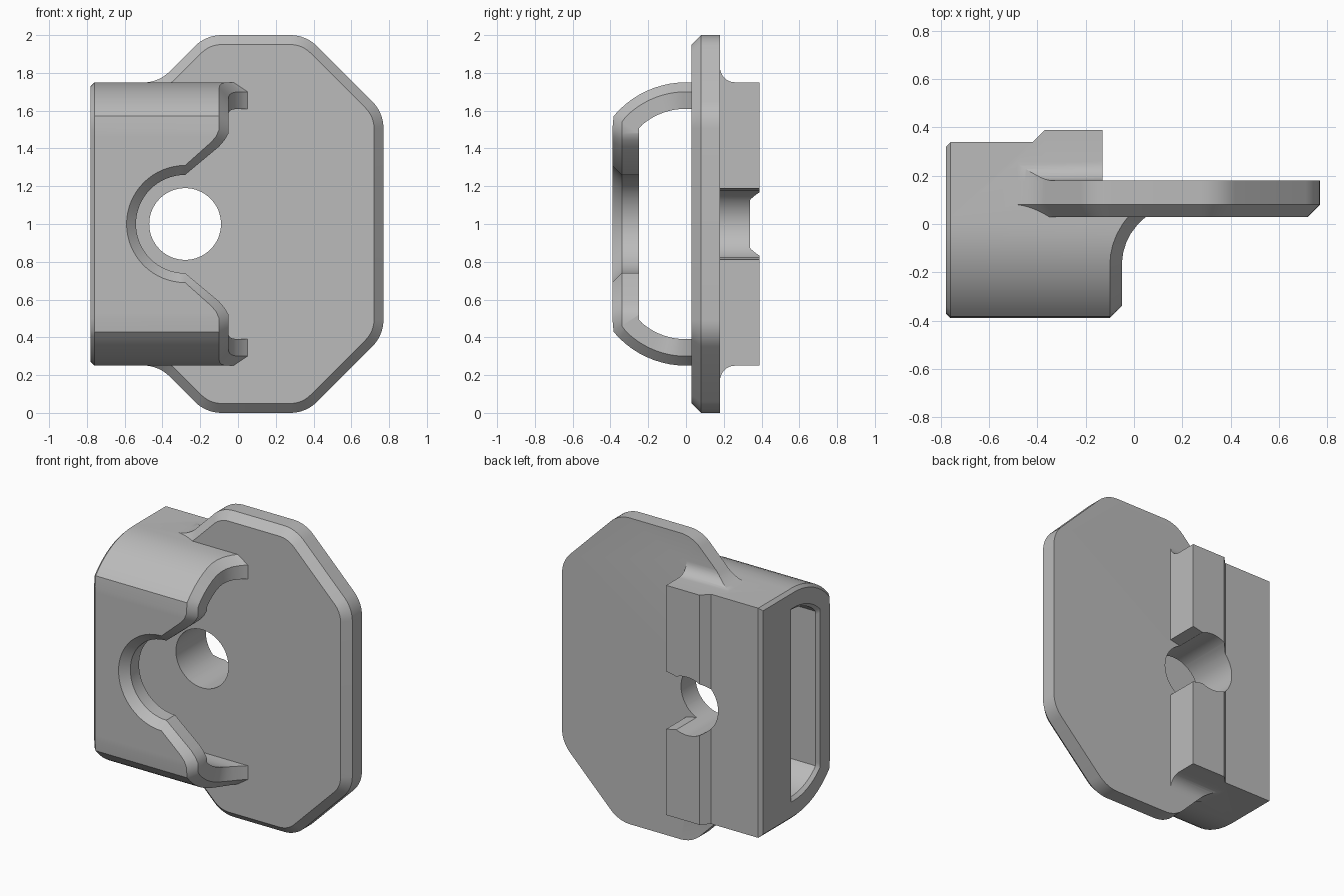
import bpy, bmesh
from math import sin, cos, tan, pi, radians, sqrt, atan2
from mathutils import Vector

cube = bpy.data.objects.get("Cube")
if cube:
    bpy.data.objects.remove(cube, do_unlink=True)

GREY = (0.5, 0.5, 0.5, 1)
grey = bpy.data.materials.new("light grey")
grey.use_nodes = True
grey.diffuse_color = GREY
grey.node_tree.nodes["Principled BSDF"].inputs["Base Color"].default_value = GREY


def loft(name, rings, ring_closed=True):
    """Skin equal-length rings and cap both ends."""
    bm = bmesh.new()
    rows = [[bm.verts.new(p) for p in ring] for ring in rings]
    n = len(rows[0])
    for a, b in zip(rows, rows[1:]):
        for i in range(n):
            j = (i + 1) % n
            bm.faces.new((a[i], a[j], b[j], b[i]))
    bm.faces.new(rows[0])
    bm.faces.new(rows[-1][::-1])
    bmesh.ops.recalc_face_normals(bm, faces=bm.faces)
    mesh = bpy.data.meshes.new(name)
    bm.to_mesh(mesh)
    bm.free()
    mesh.materials.append(grey)
    ob = bpy.data.objects.new(name, mesh)
    bpy.context.collection.objects.link(ob)
    return ob


def combine(ob, tool, operation):
    """Apply a boolean and remove the tool."""
    bpy.context.view_layer.objects.active = ob
    mod = ob.modifiers.new(operation, 'BOOLEAN')
    mod.operation, mod.solver, mod.object = operation, 'EXACT', tool
    bpy.ops.object.modifier_apply(modifier=mod.name)
    bpy.data.objects.remove(tool, do_unlink=True)


def finish(ob):
    bpy.ops.object.select_all(action='DESELECT')
    ob.select_set(True)
    bpy.context.view_layer.objects.active = ob
    bpy.ops.object.shade_smooth_by_angle(angle=radians(30))


def outline(inset, radius=0.2, steps=8):
    """Plate outline in x, z with filleted corners, inset evenly."""
    half = [(0.77, 1.59), (0.36, 2.0), (-0.17, 2.0), (-0.42, 1.749), (-0.65, 1.749)]
    corners = [Vector(p) for p in half]
    corners += [Vector((x, 2 - z)) for x, z in reversed(half)]
    pts, n = [], len(corners)
    for i, c in enumerate(corners):
        u = (c - corners[i - 1]).normalized()
        v = (corners[(i + 1) % n] - c).normalized()
        turn = atan2(u.x * v.y - u.y * v.x, u.dot(v))
        nu, nv = Vector((-u.y, u.x)), Vector((-v.y, v.x))
        shifted = c + (nu + nv) * inset / (1 + nu.dot(nv))
        if abs(turn) > 1.2:          # hidden square end
            pts.append(shifted)
            continue
        side = 1 if turn > 0 else -1
        r = radius - side * inset
        start = shifted - u * r * tan(abs(turn) / 2)
        centre = start + nu * side * r
        for k in range(steps + 1):
            a = turn * k / steps
            d = -nu * side
            pts.append(centre + r * Vector((d.x * cos(a) - d.y * sin(a),
                                            d.x * sin(a) + d.y * cos(a))))
    return pts


def plate_ring(y, inset=0):
    return [(p.x, y, p.y) for p in outline(inset)]


# Octagonal plate with a chamfered front rim
body = loft("back_plate_and_block",
            [plate_ring(0.03, 0.05), plate_ring(0.08), plate_ring(0.18)])

# Rear block with a raised ridge and a chamfered outer end
sections = [(-0.78, 0.32, 0.02), (-0.76, 0.34, 0), (-0.42, 0.34, 0),
            (-0.37, 0.39, 0), (-0.13, 0.39, 0)]
block = loft("rear_block", [[(x, 0.03, 0.25 + e), (x, y, 0.25 + e),
                             (x, y, 1.75 - e), (x, 0.03, 1.75 - e)]
                            for x, y, e in sections])
combine(body, block, 'UNION')

# Concave fillets between plate and block, bounded by the plate outline
arc = [(0.26 - 0.08 * cos(a), 1.83 - 0.08 * sin(a))
       for a in [pi / 2 * k / 8 for k in range(9)]]
arc = [(0.10, 1.83)] + arc
arc += [(y, 2 - z) for y, z in reversed(arc)]
fillet = loft("fillet", [[(x, y, z) for y, z in arc] for x in (-0.6, -0.13)])
combine(fillet, loft("limit", [plate_ring(0.05), plate_ring(0.5)]), 'INTERSECT')
combine(body, fillet, 'UNION')

# Through hole and its open notch across the ridge
circle = [2 * pi * k / 64 for k in range(64)]
hole = loft("hole", [[(-0.28 + 0.19 * cos(a), y, 1 + 0.19 * sin(a)) for a in circle]
                     for y in (-0.05, 0.6)])
combine(body, hole, 'DIFFERENCE')
notch = loft("notch", [[(x, y, 1 + s * h) for x, h, s in
                        ((-0.21, 0.172, -1), (-0.1, 0.195, -1),
                         (-0.1, 0.195, 1), (-0.21, 0.172, 1))]
                       for y in (0.181, 0.6)])
combine(body, notch, 'DIFFERENCE')
finish(body)

# Hooped cover: half of its stations, each giving edge and surface by depth
RIM, WALL, BEVEL = 0.05, 0.14, 0.02


def front_station(ax, az, bx, bz):
    return (ax, bx, lambda d: (-0.39 + d, az if d < RIM else bz))


def flare(y, r):
    return 0.2 - sqrt(r * r - max(0, y + 0.17) ** 2)


def hoop_station(angle, back=0):
    def place(d):
        r = 0.5 - d
        return max(-r * sin(angle), -0.39 + d) + back, 1.25 + r * cos(angle)
    return (flare(place(0)[0], 0.30), flare(place(RIM)[0], 0.25), place)


def cover_ring(station, mirror):
    ax, bx, place = station
    cols = [(-0.76, WALL), (-0.78, WALL - BEVEL), (-0.78, BEVEL), (-0.76, 0),
            (ax, 0), (bx, RIM), (bx, WALL)]
    ring = []
    for x, d in cols:
        y, z = place(d)
        ring.append((x, y, 2 - z if mirror else z))
    return ring


stations = []
for k in range(17):                      # round finger opening
    a = pi - pi / 2 * k / 16
    stations.append(front_station(-0.28 + 0.31 * cos(a), 1 + 0.31 * sin(a),
                                  -0.28 + 0.26 * cos(a), 1 + 0.26 * sin(a)))
for p in [(-0.14, 1.435, -0.10, 1.41), (-0.115, 1.465, -0.07, 1.445),
          (-0.10, 1.50, -0.05, 1.48)]:   # sloping throat
    stations.append(front_station(*p))
for deg in range(50, -1, -5):            # curved shoulder
    stations.append(hoop_station(radians(deg)))
stations.append(hoop_station(0, 0.015))
stations.append(hoop_station(0, 0.033))

rings = [cover_ring(s, True) for s in reversed(stations[1:])]
rings += [cover_ring(s, False) for s in stations]
finish(loft("hooped_cover", rings))
